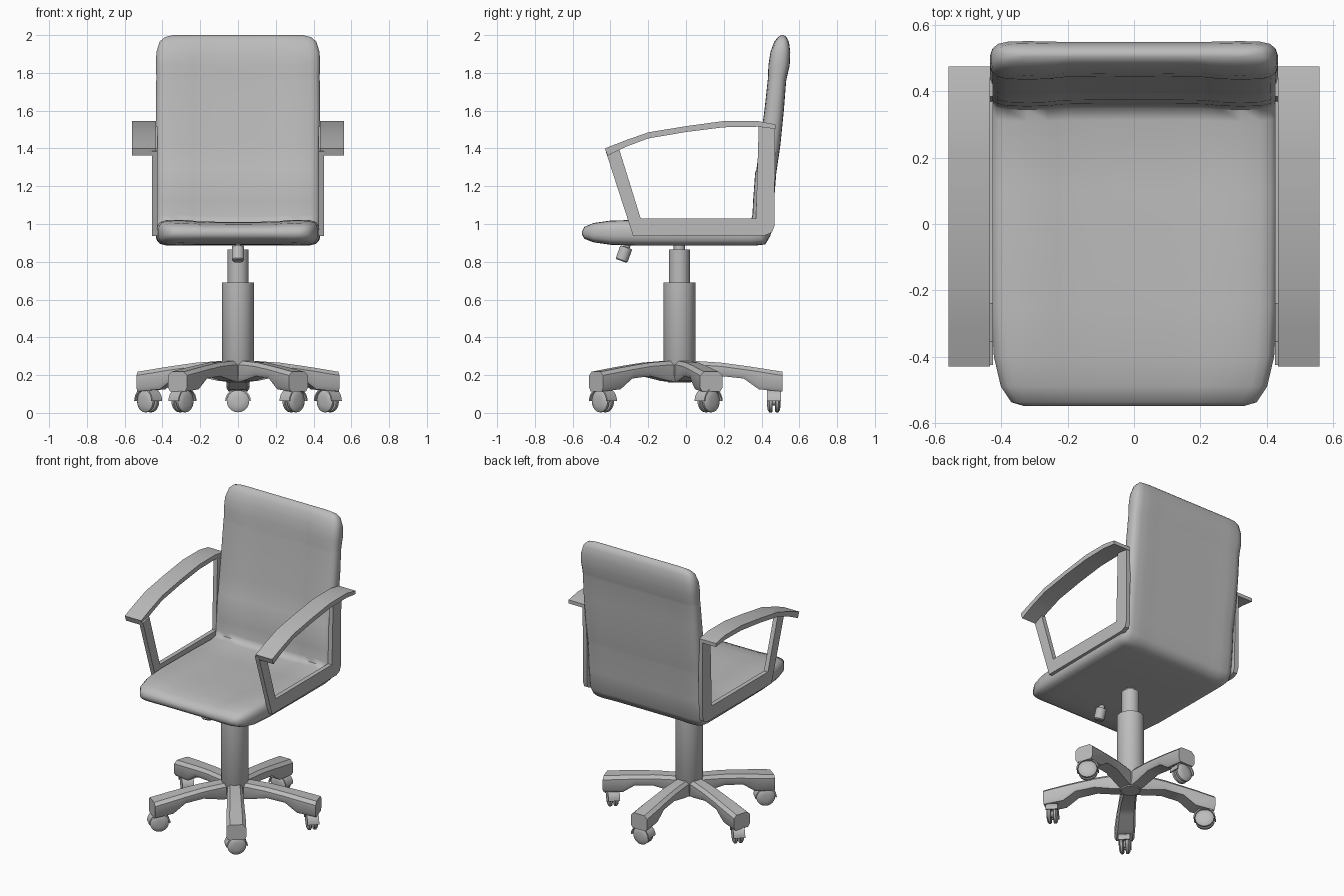
import bpy, bmesh
from math import cos, sin, pi, radians
from mathutils import Matrix, Vector

cube = bpy.data.objects.get("Cube")
if cube:
    bpy.data.objects.remove(cube, do_unlink=True)

grey = bpy.data.materials.new("mid_grey")
grey.use_nodes = True
grey.diffuse_color = (0.5, 0.5, 0.5, 1)
grey.node_tree.nodes["Principled BSDF"].inputs["Base Color"].default_value = (0.5, 0.5, 0.5, 1)


def loft(name, rings, matrix=Matrix(), angle=35):
    """Skin closed rings of equal length and cap both ends."""
    bm = bmesh.new()
    rows = [[bm.verts.new(matrix @ Vector(p)) for p in ring] for ring in rings]
    n = len(rows[0])
    for a, b in zip(rows, rows[1:]):
        for i in range(n):
            j = (i + 1) % n
            bm.faces.new((a[i], a[j], b[j], b[i]))
    bm.faces.new(rows[0])
    bm.faces.new(rows[-1])
    bmesh.ops.recalc_face_normals(bm, faces=bm.faces)
    mesh = bpy.data.meshes.new(name)
    bm.to_mesh(mesh)
    bm.free()
    mesh.materials.append(grey)
    ob = bpy.data.objects.new(name, mesh)
    bpy.context.collection.objects.link(ob)
    bpy.ops.object.select_all(action='DESELECT')
    ob.select_set(True)
    bpy.context.view_layer.objects.active = ob
    bpy.ops.object.shade_smooth_by_angle(angle=radians(angle))
    return ob


def turned(name, profile, matrix=Matrix(), sides=32):
    """Round part from (radius, height) pairs."""
    turns = [2 * pi * i / sides for i in range(sides)]
    return loft(name, [[(r * cos(t), r * sin(t), z) for t in turns] for r, z in profile], matrix)


def prism(name, outline, x0, x1):
    """Side outline of (y, z) pairs extruded across x."""
    return loft(name, [[(x, y, z) for y, z in outline] for x in (x0, x1)])


# Cushion: one padded shell running from the seat front to the top of the back
# Each station: inner y, z, outer y, z, half width
stations = [
    (-.55, .962, -.55, .942, .33), (-.538, .985, -.538, .922, .37),
    (-.49, 1.005, -.49, .903, .402), (-.4, 1.018, -.4, .89, .423),
    (-.25, 1.022, -.25, .885, .432), (.1, 1.015, .1, .885, .435),
    (.31, 1.01, .36, .885, .435), (.345, 1.02, .42, .892, .435),
    (.352, 1.05, .448, .94, .435), (.355, 1.12, .463, 1.08, .435),
    (.366, 1.27, .478, 1.27, .433), (.373, 1.29, .481, 1.29, .433),
    (.39, 1.42, .5, 1.42, .435), (.415, 1.6, .518, 1.6, .435),
    (.432, 1.755, .53, 1.755, .433), (.434, 1.775, .534, 1.775, .432),
    (.436, 1.84, .549, 1.84, .435), (.447, 1.91, .552, 1.91, .432),
    (.467, 1.965, .545, 1.965, .415), (.485, 1.988, .533, 1.988, .39),
    (.503, 2.0, .518, 2.0, .345),
]
# Half cross-section: side bolsters rise slightly above the middle panel
half = [(1, .25), (.985, .6), (.95, .84), (.88, .97), (.74, 1), (.6, .97),
        (.52, .9), (.48, .87), (.25, .85)]
inner = half + [(0, .84)] + [(-u, t) for u, t in reversed(half)]
outer = [(u, -max(t, .96) if abs(u) < .8 else -t) for u, t in reversed(inner)]
rings = []
for yi, zi, yo, zo, w in stations:
    mid, arm = Vector((0, yi + yo, zi + zo)) / 2, Vector((0, yi - yo, zi - zo)) / 2
    rings.append([mid + arm * t + Vector((w * u, 0, 0)) for u, t in inner + outer])
loft("seat_and_back_cushion", rings, angle=60)

# Armrests: thin U-shaped side frame with a wide curved pad on top
frame = [(-.425, 1.385), (-.28, .937), (.42, .94), (.455, .955), (.468, .99), (.472, 1.515),
         (.385, 1.515), (.37, 1.03), (-.24, 1.03), (-.355, 1.4)]
pad = [(-.43, 1.4), (-.32, 1.443), (-.2, 1.485), (0, 1.518), (.2, 1.545), (.38, 1.545),
       (.475, 1.527), (.475, 1.503), (.38, 1.515), (.2, 1.512), (0, 1.487), (-.2, 1.453),
       (-.32, 1.408), (-.415, 1.362)]
for side, s in (("left", 1), ("right", -1)):
    prism(side + "_arm_frame", frame, s * .425, s * .455)
    prism(side + "_arm_pad", pad, s * .435, s * .56)

# Gas column and tilt lever
centre = Matrix.Translation((0, -.035, 0))
turned("column_sleeve", [(.06, .16), (.085, .2), (.085, .69)], centre)
turned("column_piston", [(.055, .68), (.055, .865)], centre)
turned("column_mount", [(.03, .86), (.03, .9)], centre)
lever = Matrix.Translation((0, -.34, .81)) @ Matrix.Rotation(radians(-20), 4, 'X')
turned("tilt_lever", [(.027, -.006), (.033, 0), (.033, .07), (.018, .072), (.018, .1)], lever, 20)

# Five-legged base; stations: radius, half width, bottom, top
leg = [(0, .045, .16, .275), (.1, .048, .17, .274), (.22, .052, .195, .266),
       (.34, .056, .182, .25), (.42, .06, .125, .238), (.545, .062, .113, .218)]
# Leg heading and the swivel of its caster
headings = [(18, 45), (90, 90), (162, 45), (234, -45), (306, -45)]
arc = [pi * i / 12 for i in range(13)]
for k, (heading, swivel) in enumerate(headings, 1):
    spin = centre @ Matrix.Rotation(radians(heading), 4, 'Z')
    loft(f"base_leg_{k}", [[(r, -w * .8, b), (r, -w, b + .02), (r, -w, t - .02), (r, -w * .65, t),
                            (r, w * .65, t), (r, w, t - .02), (r, w, b + .02), (r, w * .8, b)]
                           for r, w, b, t in leg], spin)

    # Twin-wheel caster under a curved hood
    hub = spin @ Vector((.5, 0, .062))
    place = Matrix.Translation(hub) @ Matrix.Rotation(radians(swivel), 4, 'Z')
    axle = place @ Matrix.Rotation(pi / 2, 4, 'Y')
    for n, s in enumerate((1, -1), 1):
        turned(f"caster_{k}_wheel_{n}", [(.055, s * .007), (.059, s * .011), (.059, s * .024),
                                         (.048, s * .032), (.025, s * .036)], axle, 24)
    turned(f"caster_{k}_axle", [(.022, -.02), (.022, .02)], axle, 16)
    loft(f"caster_{k}_hood", [[(x, r * cos(t), r * sin(t))
                               for x, r in ((-.037, .06), (.037, .06), (.037, .068), (-.037, .068))]
                              for t in arc], place)
    turned(f"caster_{k}_stem", [(.025, .03), (.025, .1)], place, 16)
